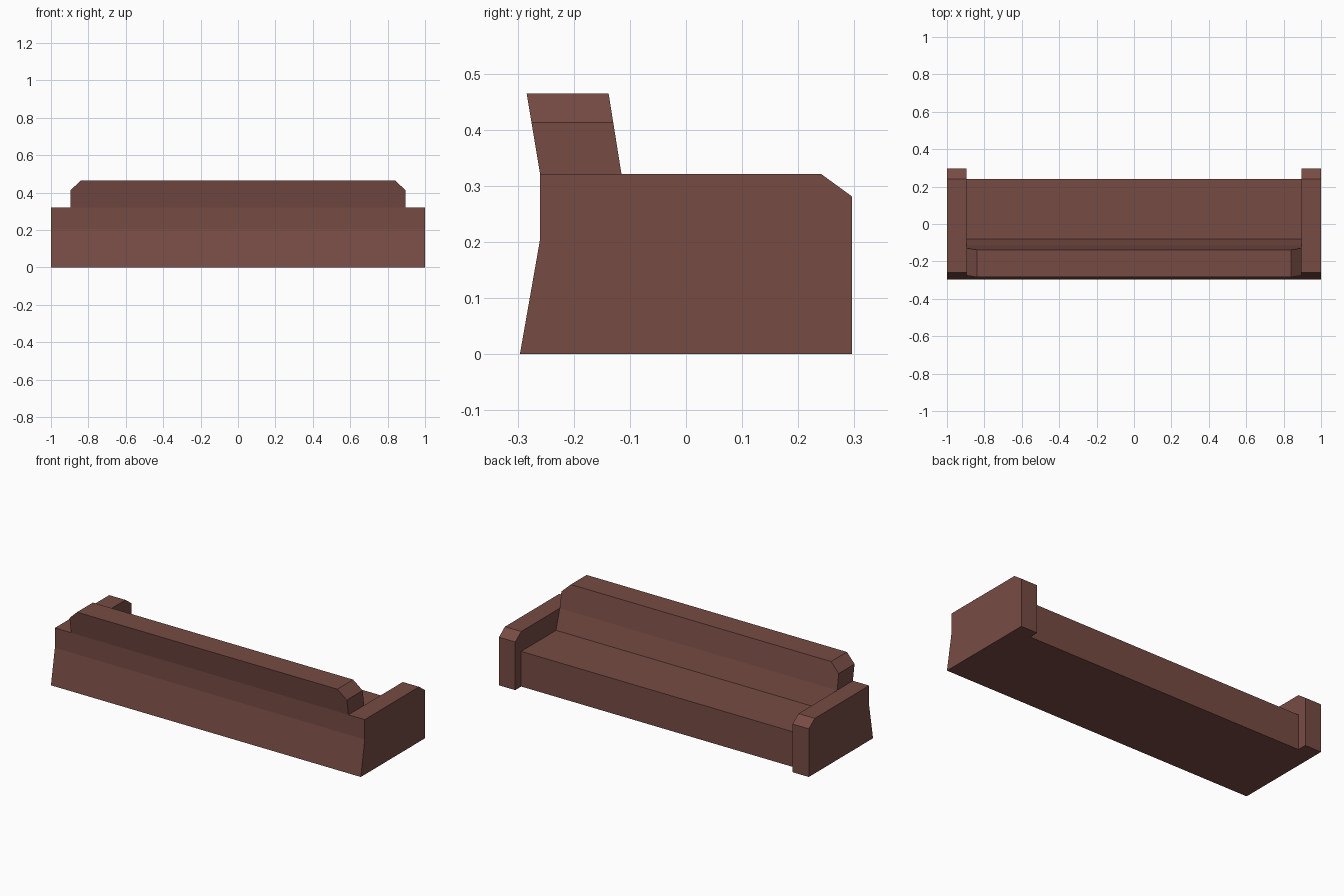
import bpy, bmesh
from mathutils import Vector

if "Cube" in bpy.data.objects:
    bpy.data.objects.remove(bpy.data.objects["Cube"])

ARM_IN, ARM_OUT = 0.895, 1.0

fabric = bpy.data.materials.new("brown red fabric")
fabric.diffuse_color = (0.185, 0.071, 0.058, 1)
fabric.use_nodes = True
fabric.node_tree.nodes["Principled BSDF"].inputs["Base Color"].default_value = fabric.diffuse_color


def extrude_profile(name, profile, x0, x1, cuts=()):
    """Extrude a (y, z) outline from x0 to x1, then slice off corners by planes."""
    bm = bmesh.new()
    face = bm.faces.new([bm.verts.new((x0, y, z)) for y, z in profile])
    ext = bmesh.ops.extrude_face_region(bm, geom=[face])
    moved = [g for g in ext["geom"] if isinstance(g, bmesh.types.BMVert)]
    bmesh.ops.translate(bm, verts=moved, vec=(x1 - x0, 0, 0))
    for co, no in cuts:
        geom = bm.verts[:] + bm.edges[:] + bm.faces[:]
        bmesh.ops.bisect_plane(bm, geom=geom, plane_co=co, plane_no=no, clear_outer=True)
        bmesh.ops.holes_fill(bm, edges=[e for e in bm.edges if e.is_boundary])
    bmesh.ops.recalc_face_normals(bm, faces=bm.faces)
    mesh = bpy.data.meshes.new(name)
    bm.to_mesh(mesh)
    bm.free()
    mesh.materials.append(fabric)
    obj = bpy.data.objects.new(name, mesh)
    bpy.context.collection.objects.link(obj)
    return obj


# Seat and leaning backrest in one outline, top corners of the backrest sliced off
body = [(-0.296, 0), (0.241, 0), (0.241, 0.205), (-0.08, 0.205), (-0.115, 0.321),
        (-0.138, 0.465), (-0.284, 0.465), (-0.26, 0.321), (-0.26, 0.205)]
corners = [(Vector((s * ARM_IN, 0, 0.413)), Vector((s * 0.052, 0, 0.055))) for s in (-1, 1)]
extrude_profile("seat_and_backrest", body, -ARM_IN, ARM_IN, corners)

# Armrests with a bevelled upper edge at the open side
arm = [(-0.296, 0), (0.296, 0), (0.296, 0.281), (0.241, 0.321), (-0.26, 0.321), (-0.26, 0.205)]
for side, s in (("left", -1), ("right", 1)):
    extrude_profile(side + "_armrest", arm, s * ARM_IN, s * ARM_OUT)
